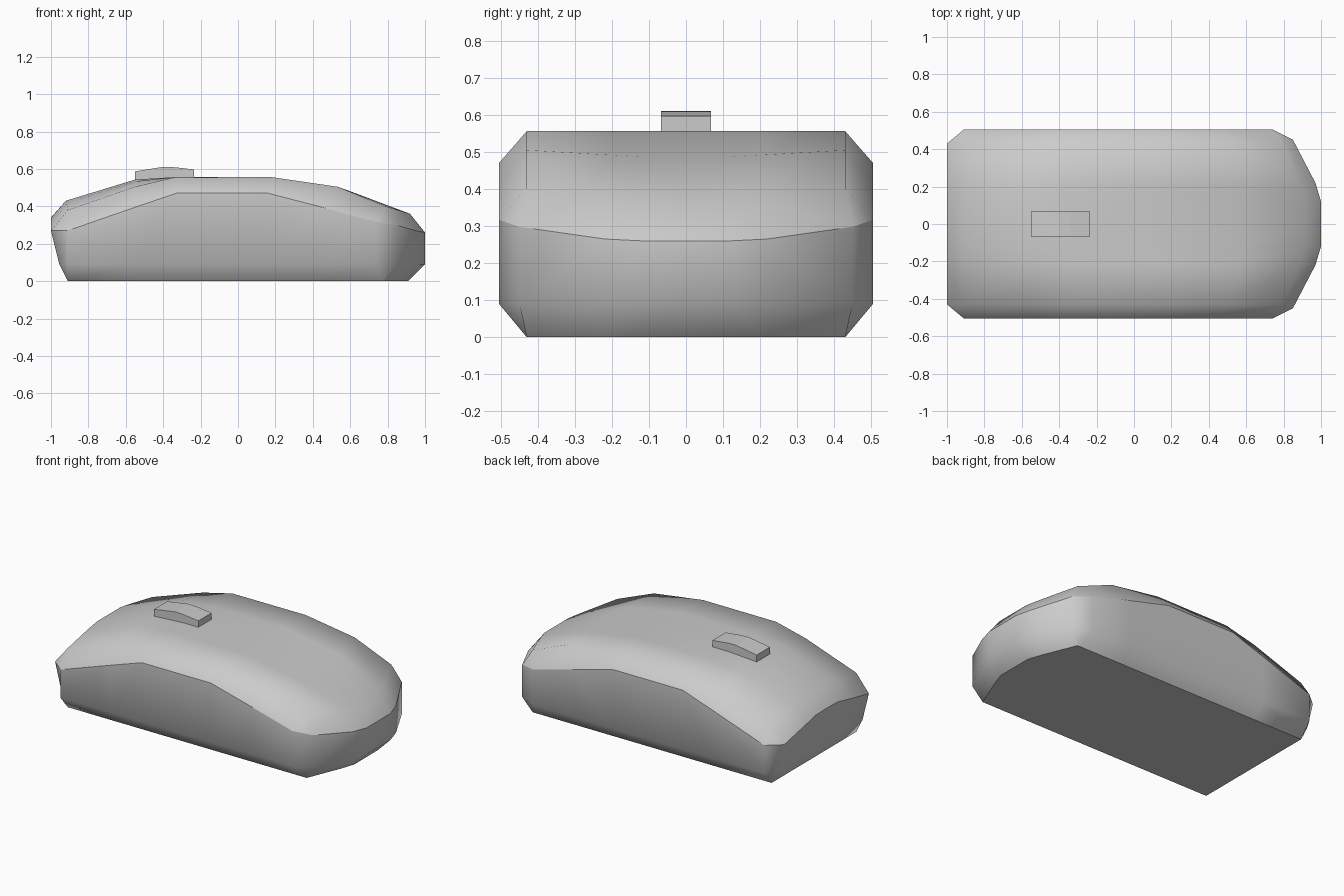
import bpy, bmesh

if "Cube" in bpy.data.objects:
    bpy.data.objects.remove(bpy.data.objects["Cube"])

COLS = (0.43, 0.21, 0.12, 0.0)

# Top surface rows: (x at edge, z at edge, x at middle, z at middle)
TOP = [(-0.91, 0.38, -0.92, 0.43), (-0.55, 0.505, -0.55, 0.543),
       (-0.34, 0.555, -0.34, 0.556), (0.18, 0.556, 0.18, 0.556),
       (0.53, 0.505, 0.58, 0.488), (0.79, 0.40, 0.92, 0.36)]
BLEND = (0, 0.75, 1, 1)
grid = [[(xe + (xm - xe) * t, y, ze + (zm - ze) * t) for y, t in zip(COLS, BLEND)]
        for xe, ze, xm, zm in TOP]


def half_ring(front, side, rear):
    return front + side + rear


# Half outlines running from front middle, round the side, to rear middle
top = half_ring(grid[0][::-1], [grid[0][0]] + [r[0] for r in grid[1:5]], [grid[5][0]] + grid[5])
crease = half_ring(
    [(-1, 0, 0.34), (-1, 0.12, 0.337), (-1, 0.21, 0.315), (-1, 0.43, 0.27)],
    [(-0.91, 0.505, 0.27), (-0.55, 0.505, 0.395), (-0.33, 0.505, 0.47),
     (0.16, 0.505, 0.47), (0.45, 0.505, 0.395)],
    [(0.74, 0.505, 0.317), (0.85, 0.45, 0.298), (0.97, 0.22, 0.265),
     (1, 0.12, 0.26), (1, 0, 0.26)])
low = [(-0.955 if i < 4 else x, y, 0.09) for i, (x, y, z) in enumerate(crease)]
base_x = [-0.91] * 5 + [-0.55, -0.33, 0.16, 0.45, 0.77, 0.79, 0.88, 0.91, 0.91]
base_y = [0, 0.12, 0.21] + [0.43] * 8 + [0.21, 0.12, 0]
base = [(x, y, 0) for x, y in zip(base_x, base_y)]

# Mouse body: walls, domed top and flat base of one half, then mirrored
bm = bmesh.new()


def add_face(points):
    return bm.faces.new([bm.verts.new(p) for p in points])


for lower, upper in ((base, low), (low, crease), (crease, top)):
    for i in range(len(lower) - 1):
        add_face((lower[i], lower[i + 1], upper[i + 1], upper[i]))
for a, b in zip(grid, grid[1:]):
    for i in range(3):
        add_face((a[i], b[i], b[i + 1], a[i + 1]))
add_face(base)
bmesh.ops.remove_doubles(bm, verts=bm.verts[:], dist=0.0005)
bmesh.ops.recalc_face_normals(bm, faces=bm.faces[:])
for f in bm.faces:
    f.smooth = True


def on(ring, v):
    return any((v.co - type(v.co)(p)).length < 0.001 for p in ring)


for e in bm.edges:
    if any(all(on(r, v) for v in e.verts) for r in (crease, base)):
        e.smooth = False

mesh = bpy.data.meshes.new("mouse_body")
bm.to_mesh(mesh)
bm.free()
body = bpy.data.objects.new("mouse_body", mesh)
bpy.context.collection.objects.link(body)
mirror = body.modifiers.new("mirror", "MIRROR")
mirror.use_axis = (False, True, False)
mirror.use_clip = True

# Scroll wheel: faceted block standing out of the top
profile = [(-0.55, 0.50), (-0.235, 0.50), (-0.235, 0.597), (-0.34, 0.609),
           (-0.40, 0.611), (-0.55, 0.587)]
bm = bmesh.new()
face = bm.faces.new([bm.verts.new((x, -0.067, z)) for x, z in profile])
ext = bmesh.ops.extrude_face_region(bm, geom=[face])
moved = [g for g in ext["geom"] if isinstance(g, bmesh.types.BMVert)]
bmesh.ops.translate(bm, verts=moved, vec=(0, 0.134, 0))
bmesh.ops.recalc_face_normals(bm, faces=bm.faces[:])
mesh = bpy.data.meshes.new("scroll_wheel")
bm.to_mesh(mesh)
bm.free()
bpy.context.collection.objects.link(bpy.data.objects.new("scroll_wheel", mesh))
